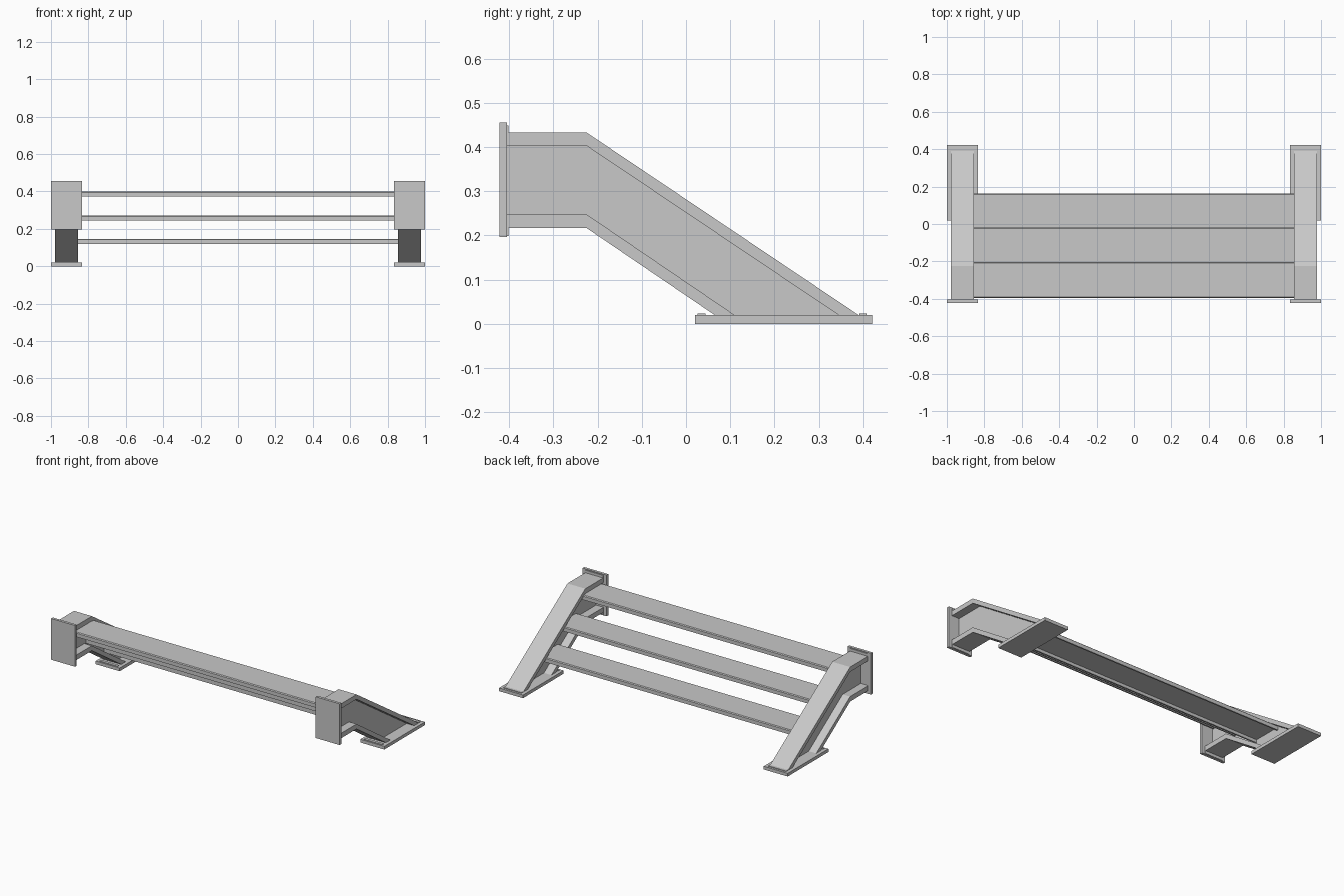
import bpy
import bmesh

default = bpy.data.objects.get("Cube")
if default:
    bpy.data.objects.remove(default, do_unlink=True)

# Single painted steel colour
STEEL = (0.58, 0.58, 0.58, 1.0)
steel = bpy.data.materials.new("light_grey_steel")
steel.use_nodes = True
steel.diffuse_color = STEEL
steel.node_tree.nodes["Principled BSDF"].inputs["Base Color"].default_value = STEEL


def extrude_x(name, profile, x0, x1):
    """Extrude a closed (y, z) profile along x."""
    bm = bmesh.new()
    face = bm.faces.new([bm.verts.new((x0, y, z)) for y, z in profile])
    result = bmesh.ops.extrude_face_region(bm, geom=[face])
    verts = [v for v in result["geom"] if isinstance(v, bmesh.types.BMVert)]
    bmesh.ops.translate(bm, verts=verts, vec=(x1 - x0, 0, 0))
    bmesh.ops.recalc_face_normals(bm, faces=bm.faces)
    mesh = bpy.data.meshes.new(name)
    bm.to_mesh(mesh)
    bm.free()
    mesh.materials.append(steel)
    obj = bpy.data.objects.new(name, mesh)
    bpy.context.collection.objects.link(obj)
    return obj


def box(name, x0, x1, y0, y1, z0, z1):
    return extrude_x(name, [(y0, z0), (y1, z0), (y1, z1), (y0, z1)], x0, x1)


# Bent I-beam outline: lines running from the front plate to the foot
FRONT, BEND, FLOOR = -0.405, -0.225, 0.02


def beam_line(z, foot_y):
    return [(FRONT, z), (BEND, z), (foot_y, FLOOR)]


top_outer = beam_line(0.433, 0.39)
top_inner = beam_line(0.403, 0.345)
low_inner = beam_line(0.248, 0.11)
low_outer = beam_line(0.217, 0.065)

for side, sign in (("left", 1), ("right", -1)):
    mid = sign * 0.917

    def centred(half):
        return mid - half, mid + half

    # Stringer flanges and web
    extrude_x(side + "_upper_flange", top_outer + top_inner[::-1], *centred(0.062))
    extrude_x(side + "_lower_flange", low_inner + low_outer[::-1], *centred(0.062))
    extrude_x(side + "_web", top_inner + low_inner[::-1], *centred(0.01))

    # Mounting plates
    box(side + "_foot_plate", *centred(0.083), 0.02, 0.422, 0, FLOOR)
    box(side + "_front_plate", *centred(0.083), -0.422, FRONT, 0.197, 0.455)

    # Weld strips beside the flanges
    for end, y in (("front", 0.035), ("back", 0.4)):
        box(f"{side}_foot_weld_{end}", *centred(0.062), y - 0.009, y + 0.009, FLOOR, 0.024)
    for end, z in (("upper", 0.44), ("lower", 0.208)):
        box(f"{side}_plate_weld_{end}", *centred(0.062), FRONT, -0.401, z - 0.009, z + 0.009)

# Treads: shallow channels open underneath, with bevelled top edges
WIDTH, DEPTH, WALL, EDGE = 0.193, 0.028, 0.009, 0.005
for name, y0, top in (("top", -0.396, 0.4), ("middle", -0.211, 0.272), ("bottom", -0.031, 0.147)):
    y1, low = y0 + WIDTH, top - DEPTH
    channel = [(y0, low), (y0, top - EDGE), (y0 + EDGE, top),
               (y1 - EDGE, top), (y1, top - EDGE), (y1, low),
               (y1 - WALL, low), (y1 - WALL, top - WALL),
               (y0 + WALL, top - WALL), (y0 + WALL, low)]
    extrude_x(name + "_tread", channel, -0.91, 0.91)
